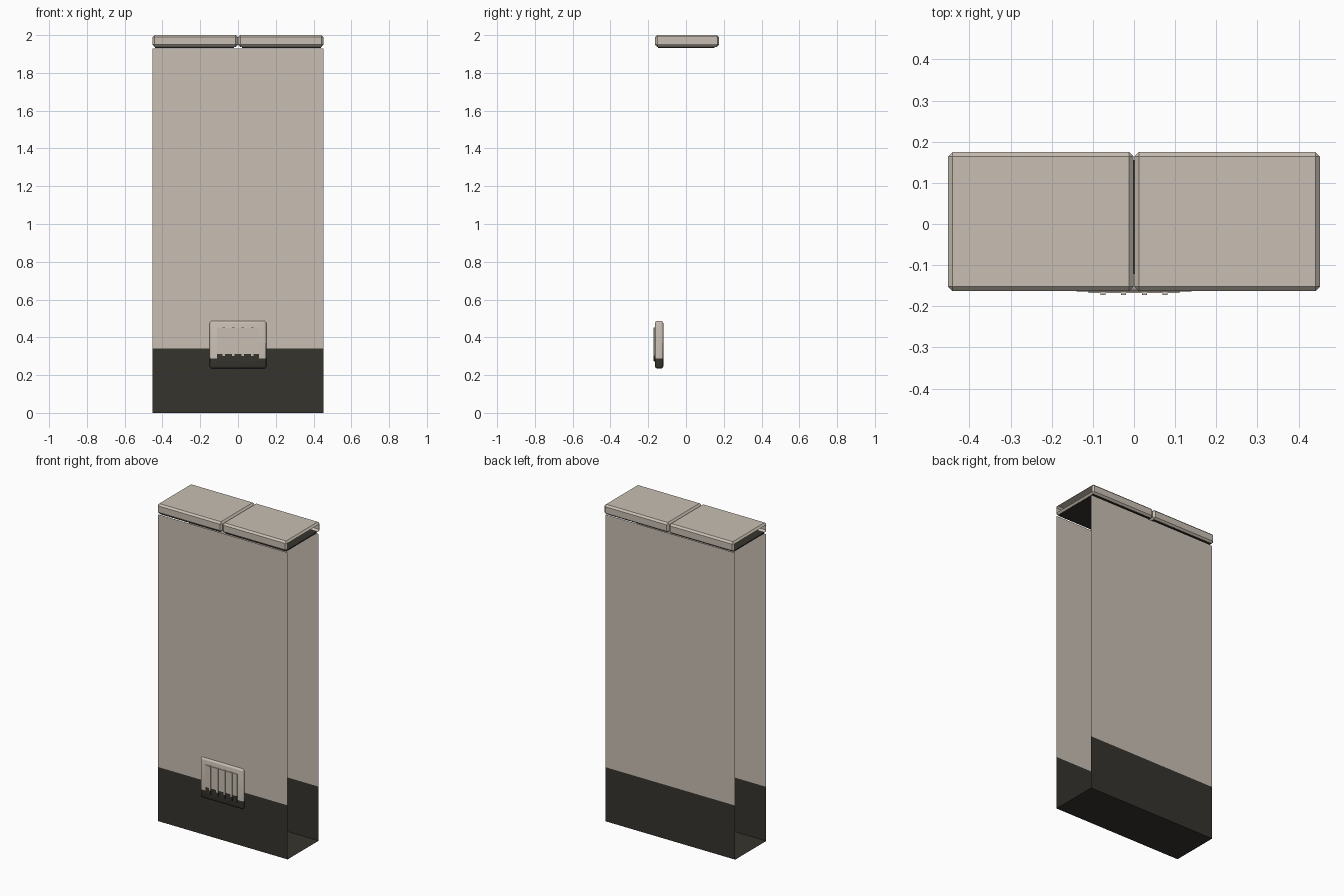
import bpy, bmesh
from mathutils import Matrix, Vector

cube = bpy.data.objects.get("Cube")
if cube:
    bpy.data.objects.remove(cube, do_unlink=True)


def material(name, rgb):
    m = bpy.data.materials.new(name)
    m.use_nodes = True
    m.diffuse_color = (*rgb, 1)
    bsdf = m.node_tree.nodes["Principled BSDF"]
    bsdf.inputs["Base Color"].default_value = (*rgb, 1)
    bsdf.inputs["Roughness"].default_value = 0.8
    return m


MATS = [material("warm beige", (0.58, 0.52, 0.45)),
        material("charcoal", (0.036, 0.034, 0.027))]


def finish(name, bm):
    me = bpy.data.meshes.new(name)
    bm.to_mesh(me)
    bm.free()
    for m in MATS:
        me.materials.append(m)
    ob = bpy.data.objects.new(name, me)
    bpy.context.collection.objects.link(ob)
    return ob


def box(name, lo, hi, bevel=0, segments=1, split=None, dark=None, drop=None):
    """Bevelled box; split cuts at a height, dark / drop pick faces by rule."""
    bm = bmesh.new()
    lo, hi = Vector(lo), Vector(hi)
    size = hi - lo
    bmesh.ops.create_cube(bm, size=1, matrix=Matrix.Translation((lo + hi) / 2)
                          @ Matrix.Diagonal((*size, 1)))
    if bevel:
        bmesh.ops.bevel(bm, geom=bm.edges[:], offset=bevel, segments=segments,
                        profile=0.5, affect='EDGES')
    if split is not None:
        bmesh.ops.bisect_plane(bm, geom=bm.verts[:] + bm.edges[:] + bm.faces[:],
                               plane_co=(0, 0, split), plane_no=(0, 0, 1))
    bm.normal_update()
    for f in bm.faces:
        if dark and dark(f):
            f.material_index = 1
    if drop:
        bmesh.ops.delete(bm, geom=[f for f in bm.faces if drop(f)], context='FACES')
    return finish(name, bm)


def below(z):
    return lambda f: f.calc_center_median().z < z


# Body: one folded sheet, front wall, floor and back wall, open at both ends
HALF, FRONT, BACK, TOP, BAND = 0.452, -0.152, 0.156, 1.93, 0.34
bm = bmesh.new()
profile = [(FRONT, TOP), (FRONT, BAND), (FRONT, 0), (BACK, 0), (BACK, BAND), (BACK, TOP)]
rows = [[bm.verts.new((x, y, z)) for x in (-HALF, HALF)] for y, z in profile]
for a, b in zip(rows, rows[1:]):
    f = bm.faces.new((a[0], b[0], b[1], a[1]))
    f.material_index = int(f.calc_center_median().z < BAND)
bmesh.ops.recalc_face_normals(bm, faces=bm.faces[:])
finish("body_shell", bm)

# Two lids, hollow at the outer ends, with dark liners underneath
for side, name in ((-1, "right"), (1, "left")):
    xs = sorted((side * 0.001, side * HALF))
    box(name + "_lid", (xs[0], -0.163, 1.938), (xs[1], 0.175, 2.0), bevel=0.011,
        dark=lambda f: f.normal.z < -0.9,
        drop=lambda f: f.normal.x * side > 0.9)
    xs = sorted((side * 0.02, side * 0.44))
    box(name + "_lid_liner", (xs[0], -0.148, 1.932), (xs[1], 0.151, 1.937),
        dark=lambda f: True)

# Vent on the front wall: rounded plate, raised panel and upright ribs
plate = box("vent_plate", (-0.15, -0.164, 0.235), (0.15, -0.12, 0.487),
            bevel=0.012, segments=3, split=0.287, dark=below(0.287))
box("vent_panel", (-0.11, -0.168, 0.27), (0.11, -0.16, 0.45),
    split=0.312, dark=below(0.312))
for i in range(4):
    x = -0.075 + 0.05 * i
    box(f"vent_rib_{i + 1}", (x - 0.006, -0.173, 0.275), (x + 0.006, -0.164, 0.452),
        split=0.3, dark=below(0.3))

bpy.ops.object.select_all(action='DESELECT')
plate.select_set(True)
bpy.context.view_layer.objects.active = plate
bpy.ops.object.shade_smooth_by_angle()
